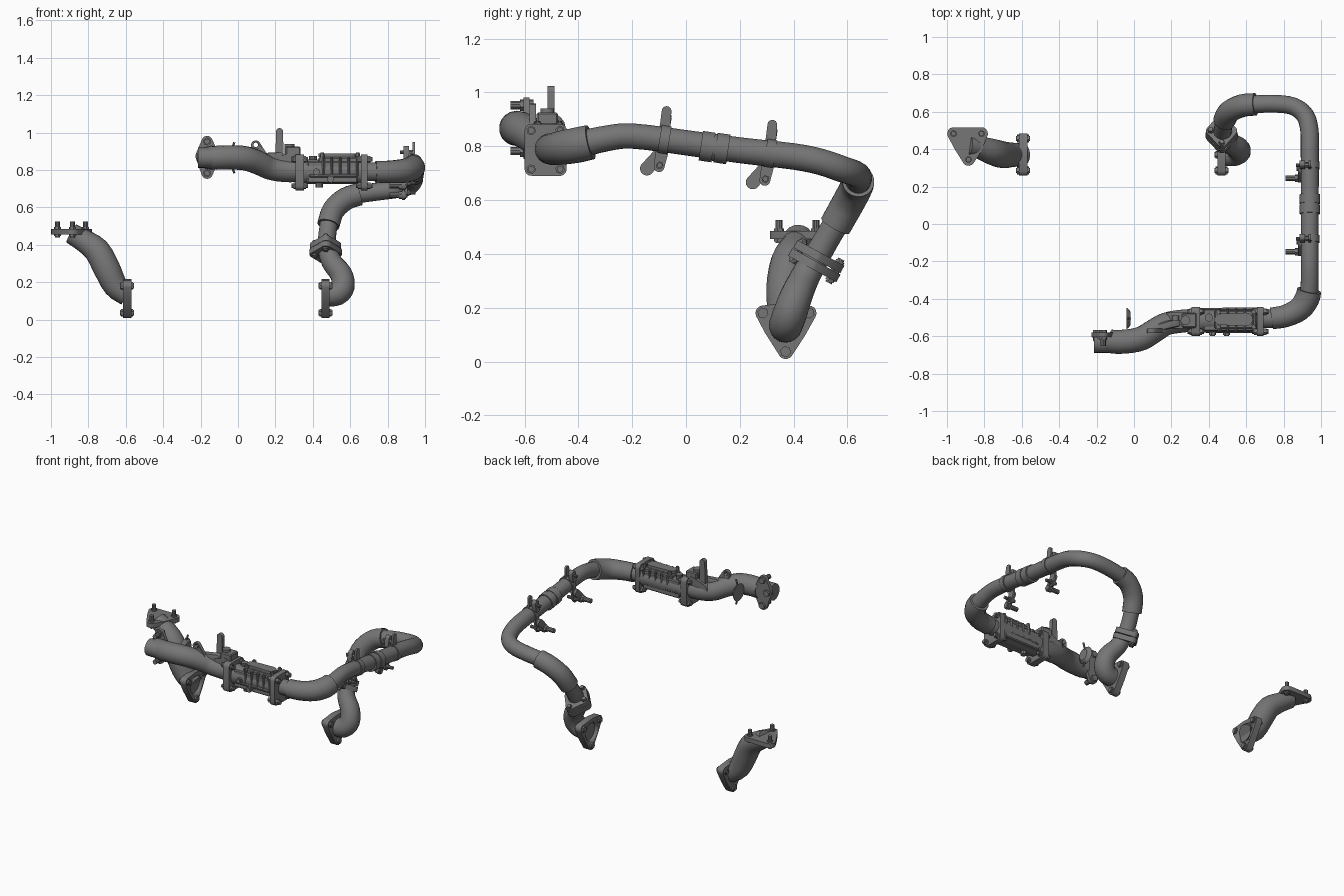
import bpy, bmesh, math
from mathutils import Vector

if "Cube" in bpy.data.objects:
    bpy.data.objects.remove(bpy.data.objects["Cube"])

steel = bpy.data.materials.new("cast_steel_grey")
steel.use_nodes = True
GREY = (0.18, 0.18, 0.18, 1)
steel.diffuse_color = GREY
steel.node_tree.nodes["Principled BSDF"].inputs["Base Color"].default_value = GREY
X, Y, Z = Vector((1, 0, 0)), Vector((0, 1, 0)), Vector((0, 0, 1))


def finish(name, bm):
    bmesh.ops.recalc_face_normals(bm, faces=bm.faces)
    me = bpy.data.meshes.new(name)
    bm.to_mesh(me)
    bm.free()
    me.materials.append(steel)
    ob = bpy.data.objects.new(name, me)
    bpy.context.collection.objects.link(ob)
    bpy.ops.object.select_all(action='DESELECT')
    ob.select_set(True)
    bpy.context.view_layer.objects.active = ob
    bpy.ops.object.shade_smooth_by_angle(angle=math.radians(35))
    return ob


def circle(c, axis, r, n, ref=None):
    u = ref or axis.orthogonal().normalized()
    v = axis.cross(u).normalized()
    return [c + r * (u * math.cos(2 * math.pi * i / n) + v * math.sin(2 * math.pi * i / n))
            for i in range(n)]


def plate(name, lobes, axis, thick, n=14):
    """Rounded plate wrapped around lobes given as (centre, radius)."""
    bm = bmesh.new()
    axis = axis.normalized()
    for c, r in lobes:
        for s in (-0.5, 0.5):
            for p in circle(Vector(c) + axis * thick * s, axis, r, n):
                bm.verts.new(p)
    res = bmesh.ops.convex_hull(bm, input=bm.verts)
    inner = [e for e in res["geom_interior"] if isinstance(e, bmesh.types.BMVert)]
    bmesh.ops.delete(bm, geom=inner, context='VERTS')
    bmesh.ops.dissolve_limit(bm, angle_limit=0.02, verts=bm.verts, edges=bm.edges)
    return finish(name, bm)


def rod(name, a, b, r, n=16):
    a, b = Vector(a), Vector(b)
    return plate(name, [((a + b) / 2, r)], b - a, (b - a).length, n)


def box(name, lo, hi):
    bm = bmesh.new()
    bmesh.ops.create_cube(bm, size=1)
    for v in bm.verts:
        v.co = [(l + h) / 2 + c * (h - l) for l, h, c in zip(lo, hi, v.co)]
    bmesh.ops.bevel(bm, geom=bm.edges[:], offset=0.006, segments=1, affect='EDGES')
    return finish(name, bm)


def tube(name, pts, n=18, sub=3):
    """Sweep a circle along a smooth path of (x, y, z, radius) points."""
    p = [Vector(q) for q in pts]
    p = [p[0] * 2 - p[1]] + p + [p[-1] * 2 - p[-2]]
    path = []
    for i in range(1, len(p) - 2):
        a, b, c, d = p[i - 1:i + 3]
        for k in range(sub):
            t = k / sub
            path.append((b * 2 + (c - a) * t + (a * 2 - b * 5 + c * 4 - d) * t * t
                         + (b * 3 - a - c * 3 + d) * t ** 3) / 2)
    path.append(p[-2])
    bm, rings, ref = bmesh.new(), [], None
    for i, q in enumerate(path):
        tan = (path[min(i + 1, len(path) - 1)] - path[max(i - 1, 0)]).to_3d().normalized()
        ref = ref or tan.orthogonal()
        ref = (ref - tan * ref.dot(tan)).normalized()
        rings.append([bm.verts.new(v) for v in circle(q.to_3d(), tan, q.w, n, ref)])
    for a, b in zip(rings, rings[1:]):
        for i in range(n):
            bm.faces.new((a[i], a[(i + 1) % n], b[(i + 1) % n], b[i]))
    bm.faces.new(rings[0])
    bm.faces.new(rings[-1])
    return finish(name, bm)


def bolts(name, spots, axis, lo, hi, head, r=0.02):
    """Hex heads with a longer, thinner shank through each spot."""
    for i, s in enumerate(spots):
        s = Vector(s)
        rod(f"{name}_head_{i + 1}", s - axis * head, s + axis * head, r, 6)
        rod(f"{name}_shank_{i + 1}", s + axis * lo, s + axis * hi, r * 0.7, 10)


def bore(ob, a, b, r):
    cutter = rod("bore_cutter", a, b, r, 20)
    cutter.hide_render = True
    mod = ob.modifiers.new("bore", 'BOOLEAN')
    mod.object = cutter
    bpy.context.view_layer.objects.active = ob
    bpy.ops.object.modifier_apply(modifier=mod.name)
    bpy.data.objects.remove(cutter)


# Separate outlet pipe with flanges at both ends
tube("outlet_pipe", [(-.89, .42, .46, .055), (-.83, .41, .425, .06), (-.755, .385, .37, .07),
                     (-.70, .37, .27, .072), (-.655, .37, .18, .066), (-.59, .37, .13, .06)])
top_spots = [(-.965, .483, .47), (-.815, .483, .47), (-.885, .345, .47)]
plate("outlet_top_flange", [(s, .034) for s in top_spots] + [((-.885, .43, .47), .08)], Z, .03)
bolts("outlet_top_bolt", top_spots, Z, -.03, .055, .024, .019)


# Three-lobed side flanges with an open bore
def side_flange(name, x, face):
    spots = [(x, .286, .18), (x, .457, .18), (x, .37, .037)]
    ob = plate(name, [(s, .028) for s in spots] + [((x, .37, .135), .082)], X, .045)
    bore(ob, (x + face * .004, .37, .13), (x + face * .05, .37, .13), .06)
    bolts(name + "_bolt", spots, X, -.037, .037, .032, .021)


side_flange("outlet_side_flange", -.593, 1)
side_flange("elbow_flange", .468, -1)

# Lower elbow and clamp joint
tube("lower_elbow", [(.475, .48, .385, .052), (.50, .44, .31, .055), (.55, .41, .245, .06),
                     (.562, .387, .18, .063), (.53, .372, .138, .063), (.47, .37, .13, .06)])
ax = Vector((0, .48, .88))
side = Vector((0, .88, -.48))
mid = Vector((.47, .483, .375))
for k, (off, r) in enumerate([(-.018, .03), (.018, .027)]):
    c = mid + ax * off
    plate(f"clamp_flange_{k + 1}", [(c + side * .075, r), (c - side * .07, r), (c - X * .058, r),
                                    (c + X * .055, r), (c, .072)], ax, .032)
bolts("clamp_bolt", [mid + side * .08, mid - side * .075, mid - X * .06], ax, -.05, .05, .042, .018)

# Long return pipe, sleeves and couplings
tube("return_pipe", [(.935, -.38, .81, .05), (.94, -.3, .828, .048), (.94, -.2, .838, .047),
                     (.94, 0, .813, .047), (.94, .2, .785, .048), (.94, .4, .762, .049),
                     (.938, .5, .742, .049), (.915, .58, .715, .049), (.85, .63, .698, .048),
                     (.75, .643, .685, .048), (.64, .64, .67, .048)])
tube("upper_sleeve", [(.65, .64, .67, .06), (.575, .632, .645, .061),
                      (.51, .6, .585, .061), (.483, .555, .505, .06)])
tube("down_pipe", [(.488, .565, .525, .048), (.477, .52, .45, .048), (.473, .48, .38, .05)])
tube("front_sleeve", [(.735, -.505, .79, .058), (.81, -.492, .79, .06), (.885, -.455, .795, .064),
                      (.925, -.40, .805, .066), (.937, -.355, .815, .065)])
for k, y in enumerate((.055, .11)):
    z = .802 - k * .007
    rod(f"coupling_ring_{k + 1}", (.94, y, z), (.94, y + .047, z - .007), .056, 20)
rod("coupling_core", (.94, .09, .798), (.94, .125, .793), .051, 20)


# Pipe brackets
def bracket(name, y, z):
    rod(name + "_band", (.94, y - .018, z + .003), (.94, y + .018, z - .003), .053, 20)
    plate(name + "_upper_tab", [((.9, y, z + .04), .02), ((.9, y + .008, z + .085), .019)], X, .03)
    plate(name + "_strap", [((.94, y, z + .03), .02), ((.94, y + .008, z + .107), .018)], X, .012)
    bolts(name + "_tab_bolt", [(.915, y + .002, z + .07)], X, -.05, .03, .025, .013)
    plate(name + "_lower_tab", [((.9, y - .008, z - .04), .024), ((.9, y - .02, z - .1), .02)], X, .012)
    plate(name + "_arm", [((.885, y - .02, z - .055), .024), ((.885, y - .065, z - .107), .026)], X, .015)
    bolts(name + "_stud", [(.88, y - .068, z - .108)], X, -.07, .02, .018, .021)
    bolts(name + "_nut", [(.9, y - .018, z - .095)], X, -.03, .05, .018, .015)


bracket("front_bracket", -.08, .824)
bracket("rear_bracket", .313, .773)

# Front inlet pipe with end flange
tube("inlet_pipe", [(-.165, -.585, .865, .055), (-.16, -.61, .865, .06), (-.12, -.628, .865, .064),
                    (-.04, -.628, .867, .065), (.04, -.612, .862, .065), (.11, -.57, .838, .064),
                    (.17, -.535, .81, .062), (.25, -.52, .797, .062), (.34, -.515, .795, .06)])
rod("inlet_end_boss", (-.215, -.635, .865), (-.13, -.635, .865), .055, 16)
in_spots = [(-.165, -.592, .952), (-.165, -.592, .782), (-.198, -.592, .875)]
plate("inlet_flange", [(s, .03) for s in in_spots] + [((-.155, -.592, .865), .055)], Y, .022)
bolts("inlet_bolt", in_spots, Y, -.06, .012, .025, .022)

# Loose dished seal behind the inlet pipe
tube("seal_dish", [(-.04, -.505, .865, .058), (-.03, -.505, .865, .05), (-.018, -.505, .865, .036)], 18, 1)
for k, s in enumerate((-1, 1)):
    rod(f"seal_tab_{k + 1}", (-.03, -.505, .865 + s * .05), (-.02, -.505, .865 + s * .083), .006, 8)

# Mounting lugs and boss on the inlet pipe
lug = plate("mounting_lug", [((.095, -.57, .932), .026), ((.12, -.57, .86), .045)], Y, .024)
bore(lug, (.095, -.6, .934), (.095, -.54, .934), .012)
plate("lug_web", [((.12, -.555, .86), .03), ((.22, -.53, .86), .035)], Y, .03)
plate("stay_tab", [((.222, -.502, 1.005), .019), ((.222, -.502, .85), .022)], Y, .026)
plate("boss_root", [((.22, -.515, .82), .05), ((.29, -.515, .85), .045)], Y, .085)
box("sensor_block", (.255, -.555, .82), (.335, -.475, .925))
rod("sensor_boss", (.275, -.515, .88), (.275, -.515, .94), .026, 14)


# Valve body between two four-lobed flanges
def square_flange(name, x, thick):
    spots = [(x, y, z) for y in (-.575, -.468) for z in (.715, .858)]
    plate(name, [(s, .025) for s in spots] + [((x, -.52, .79), .075)], X, thick)
    bolts(name + "_bolt", spots, X, -.045, .045, .034, .018)


square_flange("valve_inlet_flange", .33, .045)
square_flange("valve_outlet_flange", .675, .035)
rod("valve_core", (.33, -.515, .79), (.68, -.51, .79), .066, 20)
box("valve_housing", (.37, -.572, .73), (.64, -.455, .845))
box("valve_cover", (.43, -.56, .84), (.655, -.462, .868))
plate("cover_cap", [((.46, -.51, .878), .03), ((.6, -.51, .878), .036)], Z, .018)
bolts("cover_bolt", [(x, -.51 + s * .04, .873) for x in (.45, .64) for s in (-1, 1)], Z, -.02, .02, .014, .013)
for i in range(5):
    x = .45 + i * .045
    box(f"housing_rib_{i + 1}", (x, -.582, .765), (x + .014, -.448, .872))
box("housing_rail", (.38, -.582, .76), (.64, -.45, .778))
bolts("housing_bolt", [(.42, -.578, .79), (.495, -.578, .75)], Y, -.022, .02, .016, .02)
rod("drain_boss", (.435, -.53, .705), (.435, -.53, .75), .02, 10)
rod("vent_boss", (.40, -.5, .83), (.40, -.5, .875), .022, 10)

# Collar joining valve and return pipe
rod("valve_collar", (.68, -.507, .79), (.745, -.507, .79), .05, 20)
